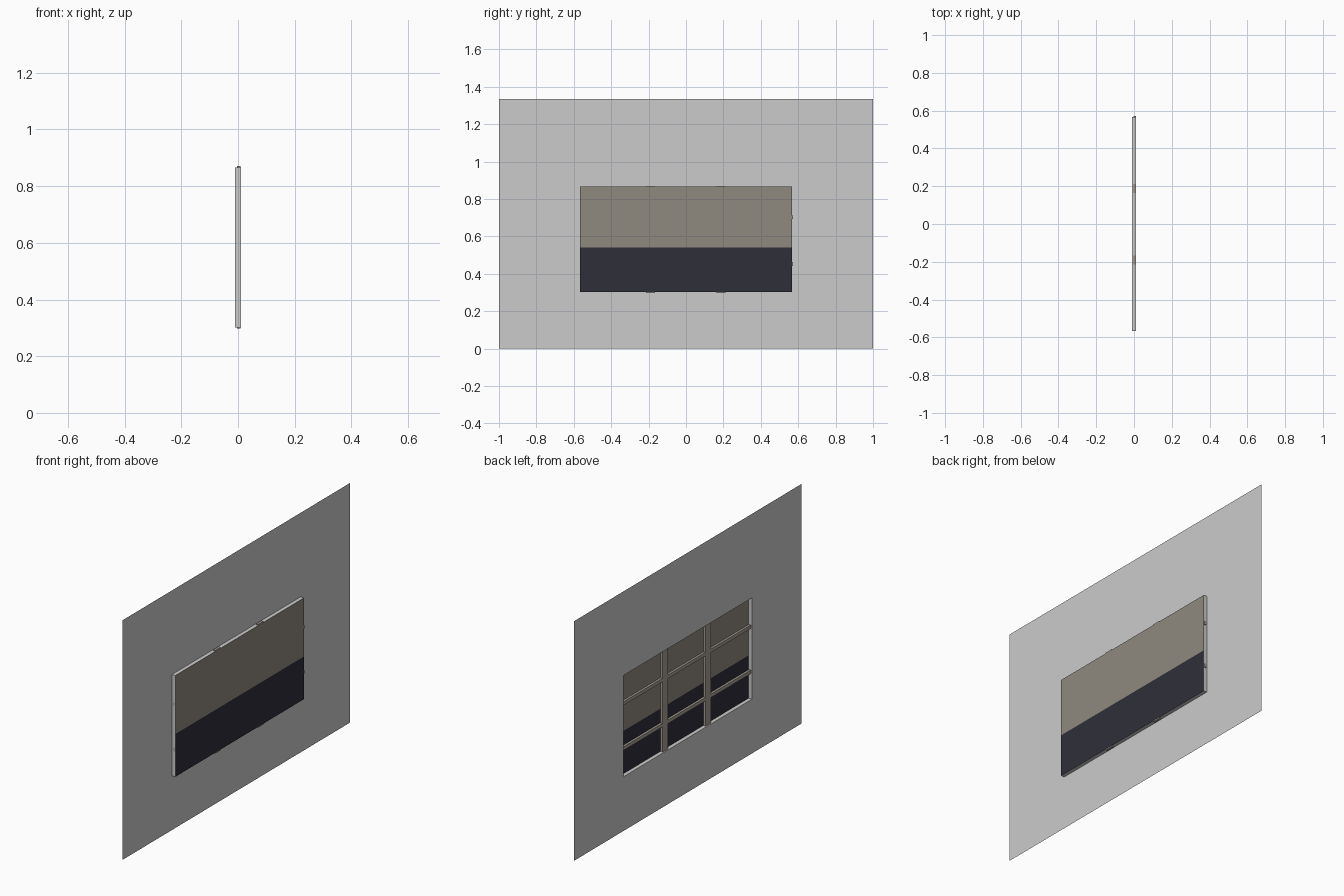
import bpy, bmesh

if "Cube" in bpy.data.objects:
    bpy.data.objects.remove(bpy.data.objects["Cube"])

# Main dimensions: wall in the YZ plane, window recess pushed towards +x
XB, XF = -0.0105, 0.0105          # wall plane, glazing plane
H = 1.334                         # wall height
Y0, Y1, Z0, Z1 = -0.566, 0.566, 0.302, 0.866   # opening
SPLIT = 0.54                      # colour change on the panes


def material(name, rgb):
    m = bpy.data.materials.new(name)
    m.diffuse_color = (*rgb, 1)
    m.use_nodes = True
    m.node_tree.nodes["Principled BSDF"].inputs["Base Color"].default_value = m.diffuse_color
    return m


wall_mat = material("light grey", (0.60, 0.60, 0.60))
upper_mat = material("warm grey glass", (0.275, 0.246, 0.209))
lower_mat = material("dark glass", (0.028, 0.028, 0.042))
bar_mat = material("taupe bars", (0.38, 0.34, 0.29))


def make(name, quads, mats):
    bm = bmesh.new()
    for pts in quads:
        bm.faces.new([bm.verts.new(p) for p in pts])
    bmesh.ops.remove_doubles(bm, verts=bm.verts, dist=1e-5)
    me = bpy.data.meshes.new(name)
    bm.to_mesh(me)
    bm.free()
    for m in mats:
        me.materials.append(m)
    ob = bpy.data.objects.new(name, me)
    bpy.context.collection.objects.link(ob)
    return ob


def box(name, lo, hi, mat):
    bm = bmesh.new()
    bmesh.ops.create_cube(bm, size=1)
    for v in bm.verts:
        v.co = [(a + b) / 2 + c * (b - a) for a, b, c in zip(lo, hi, v.co)]
    me = bpy.data.meshes.new(name)
    bm.to_mesh(me)
    bm.free()
    me.materials.append(mat)
    ob = bpy.data.objects.new(name, me)
    bpy.context.collection.objects.link(ob)


# Wall sheet with opening, and the reveal around the opening
outer = [(-1, 0), (1, 0), (1, H), (-1, H)]
inner = [(Y0, Z0), (Y1, Z0), (Y1, Z1), (Y0, Z1)]
sheet, reveal = [], []
for i in range(4):
    j = (i + 1) % 4
    sheet.append([(XB, *outer[i]), (XB, *outer[j]), (XB, *inner[j]), (XB, *inner[i])])
    reveal.append([(XB, *inner[i]), (XB, *inner[j]), (XF, *inner[j]), (XF, *inner[i])])
make("wall", sheet, [wall_mat])
make("window_reveal", reveal, [wall_mat])

# Glazing: two colour bands split by height
bands = [[(XF, Y0, a), (XF, Y1, a), (XF, Y1, b), (XF, Y0, b)]
         for a, b in ((Z0, SPLIT), (SPLIT, Z1))]
glass = make("glazing", bands, [upper_mat, lower_mat])
for f in glass.data.polygons:
    f.material_index = 1 if f.center.z < SPLIT else 0

# Glazing bars behind the panes, ends poking slightly through the reveal
for i, y in enumerate((-0.19, 0.187)):
    box(f"vertical_bar_{i}", (-0.004, y - 0.024, 0.297), (XF - 0.0008, y + 0.024, 0.871), bar_mat)
for i, z in enumerate((0.452, 0.703)):
    box(f"horizontal_bar_{i}", (-0.003, Y0, z - 0.01), (XF - 0.001, 0.571, z + 0.01), bar_mat)
